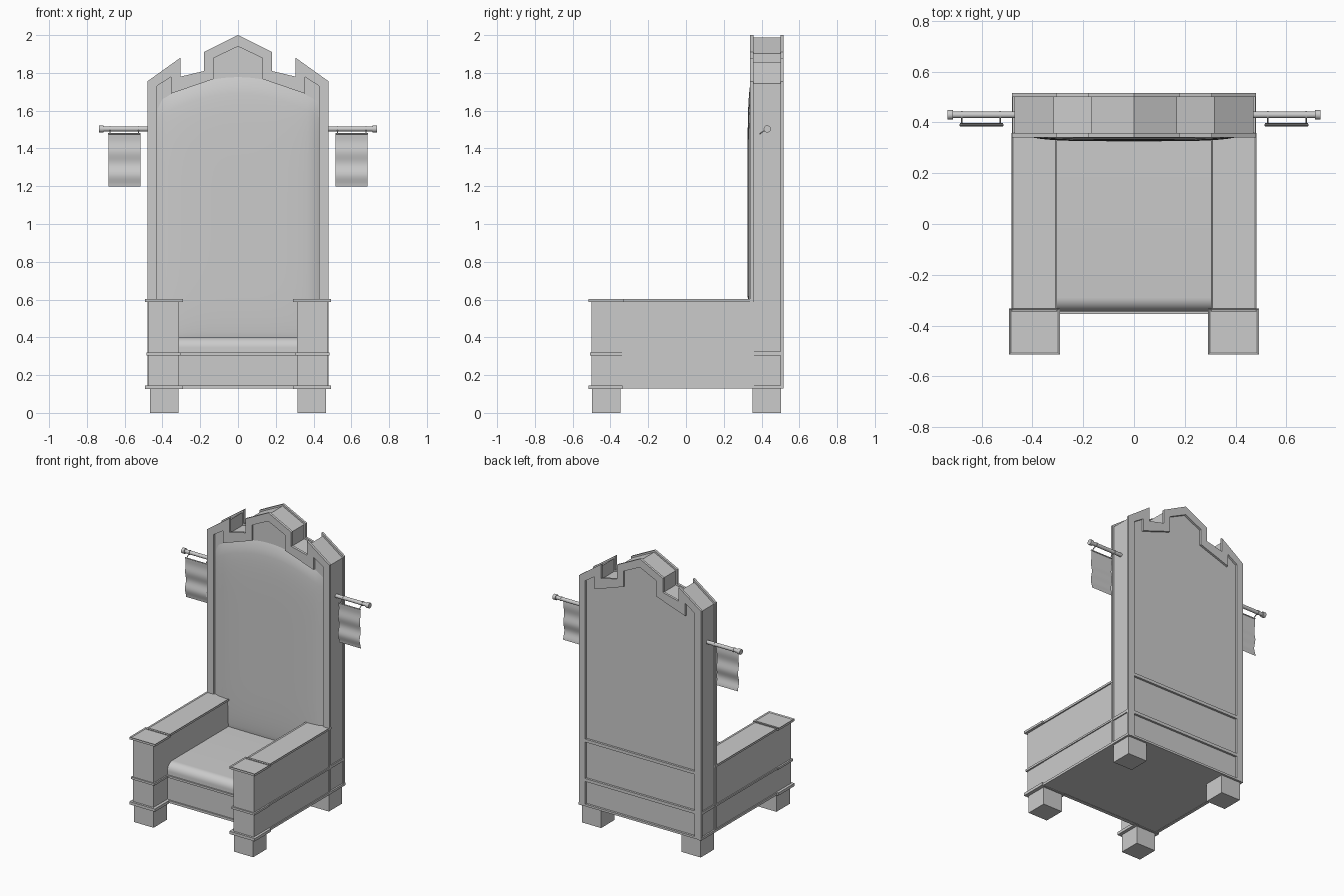
import bpy, bmesh, math
from mathutils import Vector

if "Cube" in bpy.data.objects:
    bpy.data.objects.remove(bpy.data.objects["Cube"])


def finish(name, bm, smooth=False):
    bmesh.ops.recalc_face_normals(bm, faces=bm.faces)
    me = bpy.data.meshes.new(name)
    bm.to_mesh(me)
    bm.free()
    ob = bpy.data.objects.new(name, me)
    bpy.context.collection.objects.link(ob)
    if smooth:
        bpy.ops.object.select_all(action='DESELECT')
        bpy.context.view_layer.objects.active = ob
        ob.select_set(True)
        bpy.ops.object.shade_smooth_by_angle(angle=math.radians(35))
    return ob


def box(name, x, y, z, recess=0):
    bm = bmesh.new()
    bmesh.ops.create_cube(bm, size=1)
    for v in bm.verts:
        v.co = [r[0] + (c + 0.5) * (r[1] - r[0]) for c, r in zip(v.co, (x, y, z))]
    if recess:
        bm.normal_update()
        top = [f for f in bm.faces if f.normal.z > 0.9]
        bmesh.ops.inset_region(bm, faces=top, thickness=0.01, depth=0)
        for v in top[0].verts:
            v.co.z -= recess
    return finish(name, bm)


def pair(name, x, y, z, recess=0):
    box("left_" + name, (-x[1], -x[0]), y, z, recess)
    box("right_" + name, x, y, z, recess)


def prism(name, pts, axis, a, b, smooth=False):
    """Extrude a 2D profile along x or y."""
    bm = bmesh.new()
    put = (lambda p, t: (t, p[0], p[1])) if axis == 'x' else (lambda p, t: (p[0], t, p[1]))
    f = bm.faces.new([bm.verts.new(put(p, a)) for p in pts])
    r = bmesh.ops.extrude_face_region(bm, geom=[f])
    d = Vector(put((0, 0), b - a))
    for g in r['geom']:
        if isinstance(g, bmesh.types.BMVert):
            g.co += d
    return finish(name, bm, smooth)


def frame(name, outer, inner, y0, y1):
    """Flat ring between two matching outlines."""
    bm = bmesh.new()
    loops = [[bm.verts.new((x, y, z)) for x, z in o]
             for o, y in ((outer, y0), (inner, y0), (inner, y1), (outer, y1))]
    n = len(outer)
    for k in range(4):
        a, b = loops[k], loops[(k + 1) % 4]
        for i in range(n):
            j = (i + 1) % n
            bm.faces.new((a[i], a[j], b[j], b[i]))
    return finish(name, bm)


def rod(name, p, q, r, sides=16):
    p, q = Vector(p), Vector(q)
    bm = bmesh.new()
    bmesh.ops.create_cone(bm, cap_ends=True, segments=sides, radius1=r, radius2=r, depth=(q - p).length)
    rot = (q - p).to_track_quat('Z', 'Y')
    for v in bm.verts:
        v.co = rot @ v.co + (p + q) / 2
    return finish(name, bm, True)


def grid(name, nu, nv, fn):
    bm = bmesh.new()
    vs = [[bm.verts.new(fn(i / nu, j / nv)) for i in range(nu + 1)] for j in range(nv + 1)]
    for j in range(nv):
        for i in range(nu):
            bm.faces.new((vs[j][i], vs[j][i + 1], vs[j + 1][i + 1], vs[j + 1][i]))
    return finish(name, bm, True)


def mirrored(half):
    return half + [(-x, z) for x, z in half[-2::-1]]


# crenellated backrest: core slab between a front and a back frame
outer = mirrored([(-.48, .13), (-.48, 1.755), (-.305, 1.88), (-.305, 1.78), (-.18, 1.81), (-.18, 1.91), (0, 2)])
inner = mirrored([(-.43, .145), (-.43, 1.73), (-.355, 1.778), (-.355, 1.69), (-.13, 1.767), (-.13, 1.878), (0, 1.94)])
core = mirrored([(-.47, .13), (-.47, 1.745), (-.315, 1.858), (-.315, 1.765), (-.17, 1.80), (-.17, 1.902), (0, 1.987)])
prism("back_core", core, 'y', .355, .502)
frame("back_front_frame", outer, inner, .34, .358)
frame("back_rear_frame", outer, inner, .50, .517)
for name, z in (("lower", .305), ("upper", .585)):
    box("rear_rail_" + name, (-.44, .44), (.495, .517), (z, z + .022))


# padded back with an arched top
def pad(u, v):
    x = (2 * u - 1) * .43
    top = 1.78 - .09 * (x / .355) ** 2
    g = (1 - abs(2 * u - 1) ** 4) * (1 - abs(2 * v - 1) ** 6)
    return x, .356 - .03 * math.sqrt(max(g, 0)), .34 + v * (top - .34)


grid("back_cushion", 28, 32, pad)

# seat cushion with rounded front, apron and trims
arc = [(-.29 - .055 * math.cos(a), .345 + .055 * math.sin(a))
       for a in (math.pi / 2 * k / 8 for k in range(9))]
prism("seat_cushion", [(.36, .31), (-.345, .31)] + arc + [(.36, .40)], 'x', -.32, .32, True)
box("seat_base", (-.32, .32), (-.345, .36), (.13, .31))
box("apron_lower_trim", (-.32, .32), (-.355, -.33), (.128, .145))
box("apron_upper_trim", (-.32, .32), (-.355, -.33), (.305, .32))

# arms, trims, caps and legs
pair("arm", (.313, .474), (-.5, .36), (.13, .592))
pair("arm_cap", (.303, .483), (-.345, .358), (.588, .603), .006)
pair("post_cap", (.292, .492), (-.515, -.332), (.588, .604), .006)
pair("arm_lower_trim", (.46, .481), (-.345, .517), (.128, .145))
pair("arm_middle_trim", (.46, .481), (-.345, .358), (.307, .32))
pair("rear_side_trim", (.46, .478), (.355, .502), (.305, .325))
pair("post_middle_trim", (.303, .485), (-.508, -.34), (.305, .32))
pair("post_lower_trim", (.292, .492), (-.515, -.335), (.126, .146))
pair("front_leg", (.315, .467), (-.497, -.347), (0, .132))
pair("rear_leg", (.315, .467), (.352, .502), (0, .132))

# banner poles with hanging cloth on both sides
for s, side in ((-1, "left"), (1, "right")):
    rod(side + "_pole", (s * .46, .43, 1.503), (s * .72, .43, 1.503), .013)
    rod(side + "_pole_tip", (s * .713, .43, 1.503), (s * .735, .43, 1.503), .019)
    rod(side + "_banner_rod", (s * .515, .391, 1.478), (s * .688, .391, 1.478), .004, 8)
    for k, x in enumerate((.527, .678)):
        rod(f"{side}_hook_{k}", (s * x, .391, 1.478), (s * x, .422, 1.5), .003, 8)
        rod(f"{side}_pole_ring_{k}", (s * (x - .003), .43, 1.503), (s * (x + .003), .43, 1.503), .016, 12)
    grid(side + "_banner", 2, 24, lambda u, v: (
        s * (.516 + .17 * u), .391 + .007 * v ** .5 * math.sin(v * 4.5 * math.pi), 1.478 - .28 * v))
